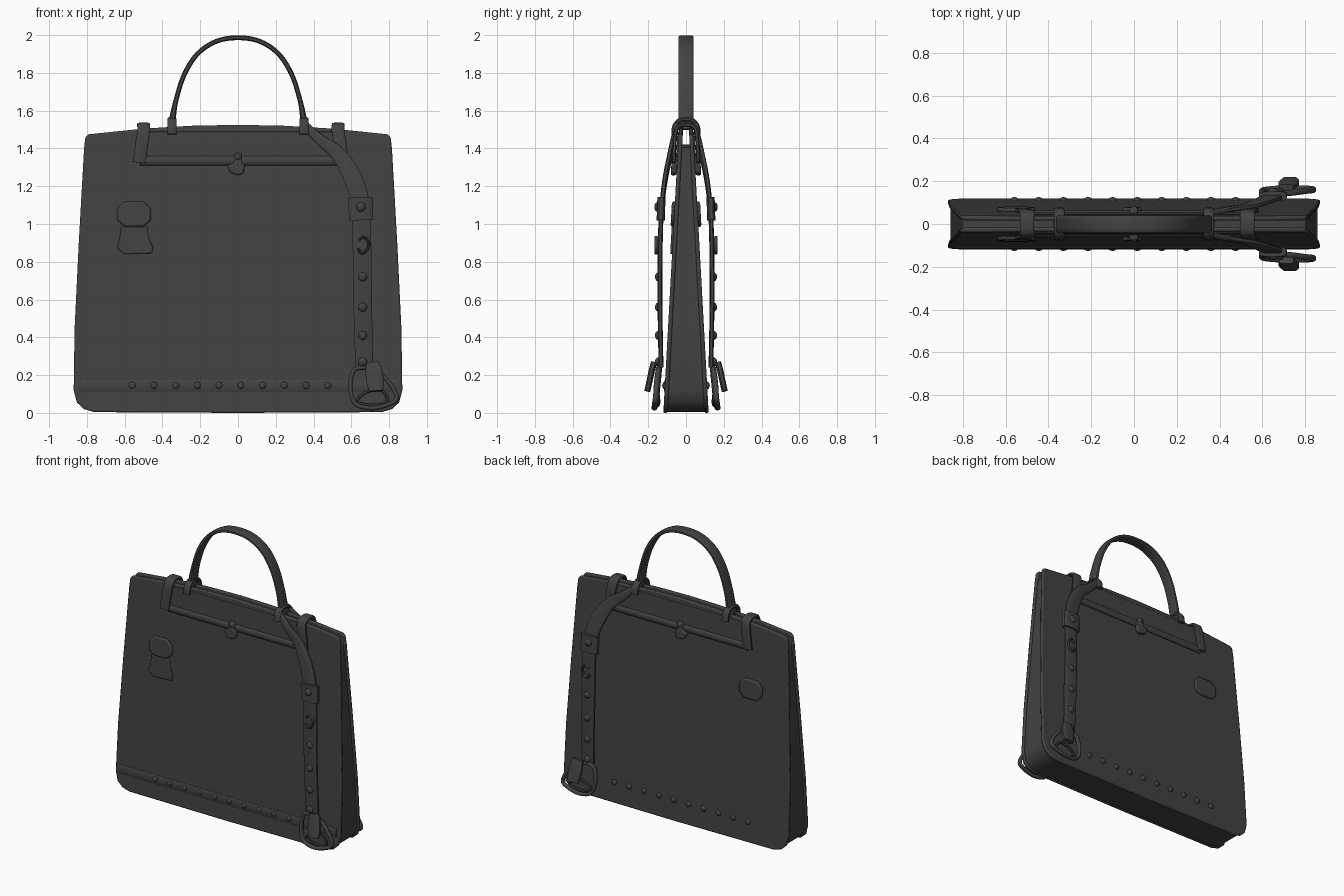
import bpy, bmesh, math
from mathutils import Vector

if "Cube" in bpy.data.objects:
    bpy.data.objects.remove(bpy.data.objects["Cube"])

leather = bpy.data.materials.new("charcoal leather")
leather.diffuse_color = (0.055, 0.055, 0.055, 1)
leather.use_nodes = True
leather.node_tree.nodes["Principled BSDF"].inputs["Base Color"].default_value = leather.diffuse_color


def h(z):
    """Half depth of the tapering bag at height z."""
    return 0.12 - 0.055 * z


def finish(name, bm, bevel=0.0):
    bmesh.ops.recalc_face_normals(bm, faces=bm.faces[:])
    me = bpy.data.meshes.new(name)
    bm.to_mesh(me)
    bm.free()
    me.materials.append(leather)
    ob = bpy.data.objects.new(name, me)
    bpy.context.collection.objects.link(ob)
    if bevel:
        m = ob.modifiers.new("soft edge", 'BEVEL')
        m.width, m.segments, m.limit_method = bevel, 2, 'ANGLE'
        m.angle_limit = math.radians(40)
    bpy.ops.object.select_all(action='DESELECT')
    ob.select_set(True)
    bpy.context.view_layer.objects.active = ob
    bpy.ops.object.shade_smooth_by_angle(angle=math.radians(40))
    return ob


def slab(name, pts, outer, inner, bevel=0.005):
    """Solid with an x-z outline between two y(z) functions."""
    bm = bmesh.new()
    a = [bm.verts.new((x, outer(z), z)) for x, z in pts]
    b = [bm.verts.new((x, inner(z), z)) for x, z in pts]
    bm.faces.new(a)
    bm.faces.new(b[::-1])
    n = len(pts)
    for i in range(n):
        j = (i + 1) % n
        bm.faces.new((a[i], b[i], b[j], a[j]))
    return finish(name, bm, bevel)


def smooth_path(pts, closed, steps=6):
    """Catmull-Rom through points (x, y, z, width scale)."""
    p = [Vector(q if len(q) == 4 else (*q, 1)) for q in pts]
    n, out = len(p), []
    get = (lambda i: p[i % n]) if closed else (lambda i: p[min(max(i, 0), n - 1)])
    for i in range(n if closed else n - 1):
        a, b, c, d = (get(i + k) for k in (-1, 0, 1, 2))
        for s in range(steps):
            t = s / steps
            out.append(0.5 * (2 * b + (c - a) * t + (2 * a - 5 * b + 4 * c - d) * t * t
                              + (3 * b - a - 3 * c + d) * t ** 3))
    if not closed:
        out.append(p[-1])
    return out


def band(name, pts, ref, da, db, closed=False, power=0.5, sides=12):
    """Sweep a rounded section: da across the path and ref, db along ref."""
    path, ref = smooth_path(pts, closed), Vector(ref)
    n, rings = len(path), []
    bm = bmesh.new()
    for i, q in enumerate(path):
        nxt = path[(i + 1) % n] if closed else path[min(i + 1, n - 1)]
        prv = path[i - 1] if closed else path[max(i - 1, 0)]
        t = (nxt - prv).to_3d().normalized()
        a = t.cross(ref).normalized()
        b = a.cross(t)
        ring = []
        for k in range(sides):
            ang = 2 * math.pi * (k + 0.5) / sides
            c, s = math.cos(ang), math.sin(ang)
            u = math.copysign(abs(c) ** power, c) * da / 2 * q[3]
            v = math.copysign(abs(s) ** power, s) * db / 2
            ring.append(bm.verts.new(q.to_3d() + a * u + b * v))
        rings.append(ring)
    for i in range(n if closed else n - 1):
        r, s = rings[i], rings[(i + 1) % n]
        for k in range(sides):
            m = (k + 1) % sides
            bm.faces.new((r[k], r[m], s[m], s[k]))
    if not closed:
        bm.faces.new(rings[0][::-1])
        bm.faces.new(rings[-1])
    return finish(name, bm)


def stud(name, x, y, z, r, d):
    bm = bmesh.new()
    bmesh.ops.create_uvsphere(bm, u_segments=14, v_segments=8, radius=1)
    for v in bm.verts:
        v.co = Vector((x + v.co.x * r, y + v.co.y * d, z + v.co.z * r))
    return finish(name, bm)


def mirrored(half):
    """Close a right-hand half outline that starts and ends on x = 0."""
    return half + [(-x, z) for x, z in half[-2:0:-1]]


# body outline: rounded bottom corners, gently arched top
half = [(0, 0), (0.76, 0.004), (0.815, 0.02), (0.853, 0.055), (0.87, 0.12), (0.865, 0.45),
        (0.843, 0.9), (0.815, 1.4), (0.808, 1.46), (0.79, 1.475), (0.5, 1.505),
        (0.25, 1.52), (0, 1.525)]
core = [(x * 0.985, min(z + 0.004, 1.42)) for x, z in half[:8]] + [(0, 1.42)]
slab("gusset", mirrored(core), lambda z: 0.012 - h(z), lambda z: h(z) - 0.012)

hexagon = [(-0.6, 1.12), (-0.5, 1.12), (-0.46, 1.08), (-0.46, 1.02), (-0.5, 0.985),
           (-0.6, 0.985), (-0.64, 1.02), (-0.64, 1.08)]
tag = [(-0.62, 0.985), (-0.48, 0.985), (-0.475, 0.93), (-0.45, 0.88), (-0.455, 0.845),
       (-0.6, 0.84), (-0.64, 0.87), (-0.625, 0.93)]
clasp = [(-0.02, 1.375), (0.02, 1.375), (0.018, 1.325), (0.035, 1.315), (0.03, 1.27),
         (0.0, 1.258), (-0.04, 1.27), (-0.055, 1.31), (-0.02, 1.325)]

for s, side in ((-1, "front"), (1, "back")):
    def at(off, s=s):
        return lambda z: s * (h(z) + off)

    slab(side + "_panel", mirrored(half), at(0), at(-0.022), 0.008)

    # top flap with a rolled lower edge and clasp
    slab(side + "_flap", [(-0.5, 1.33), (0.55, 1.33), (0.53, 1.49), (-0.48, 1.49)],
         at(0.007), at(-0.01), 0.004)
    yf = s * (h(1.335) + 0.003)
    band(side + "_flap_roll", [(-0.52, yf, 1.335), (0, yf, 1.335), (0.56, yf, 1.335)],
         (0, 1, 0), 0.05, 0.03, power=1)
    slab(side + "_clasp", clasp, at(0.03), at(0), 0.008)
    stud(side + "_clasp_knob", 0, s * (h(1.36) + 0.02), 1.355, 0.018, 0.018)

    # sewn patch on the left
    slab(side + "_patch", hexagon, at(0.016), at(-0.005), 0.01)
    if s < 0:
        slab("front_patch_tag", tag, at(0.01), at(-0.005), 0.006)
        yb = s * (h(0.14) - 0.002)
        band("front_lower_ridge", [(-0.84, yb, 0.14), (0, yb, 0.14), (0.84, yb, 0.14)],
             (0, 1, 0), 0.07, 0.016, power=1)

    # row of studs above the base
    for i in range(10):
        stud(f"{side}_base_stud_{i}", -0.56 + 0.115 * i, s * h(0.145), 0.145, 0.02, 0.014)

    # hanging strap on the right
    band(side + "_strap", [(0.35, s * 0.05, 1.53, 0.4), (0.43, s * 0.066, 1.45, 0.55),
                           (0.53, s * 0.083, 1.37, 0.8), (0.605, s * 0.108, 1.25, 1),
                           (0.645, s * 0.125, 1.12, 1), (0.655, s * 0.135, 0.95, 1),
                           (0.66, s * 0.138, 0.6, 1), (0.668, s * 0.132, 0.24, 0.95)],
         (0, 1, 0), 0.1, 0.026)
    band(side + "_strap_keeper", [(0.648, s * 0.13, 1.14), (0.65, s * 0.132, 1.08),
                                  (0.652, s * 0.134, 1.02)], (0, 1, 0), 0.13, 0.044)
    stud(side + "_keeper_stud", 0.65, s * 0.15, 1.09, 0.026, 0.018)
    for i, z in enumerate((0.72, 0.56, 0.41, 0.27)):
        stud(f"{side}_strap_stud_{i}", 0.66, s * 0.148, z, 0.024, 0.016)
    band(side + "_strap_hook", [(0.635, s * 0.156, 0.87), (0.655, s * 0.158, 0.845),
                                (0.685, s * 0.158, 0.865), (0.69, s * 0.158, 0.905),
                                (0.665, s * 0.158, 0.93), (0.64, s * 0.156, 0.915)],
         (0, 1, 0), 0.014, 0.02, power=1, sides=8)

    # ring and hanging tag at the strap end
    band(side + "_ring", [(0.62, s * 0.142, 0.23), (0.595, s * 0.15, 0.14),
                          (0.62, s * 0.16, 0.05), (0.71, s * 0.167, 0.025),
                          (0.81, s * 0.165, 0.05), (0.84, s * 0.16, 0.085),
                          (0.8, s * 0.155, 0.16), (0.72, s * 0.145, 0.23)],
         (0, 1, 0), 0.024, 0.03, closed=True, power=1)
    band(side + "_inner_ring", [(0.63, s * 0.145, 0.06), (0.72, s * 0.15, 0.04),
                                (0.79, s * 0.15, 0.06), (0.76, s * 0.15, 0.12),
                                (0.68, s * 0.15, 0.11)],
         (0, 1, 0), 0.02, 0.02, closed=True, power=1, sides=8)
    band(side + "_hanging_tag", [(0.712, s * 0.17, 0.265, 0.75), (0.72, s * 0.182, 0.22, 1),
                                 (0.727, s * 0.195, 0.16, 1), (0.73, s * 0.205, 0.115, 0.8)],
         (0, 1, 0), 0.092, 0.032)

    # handle end ring
    x = 0.35 * s
    band("handle_base_" + ("left" if s < 0 else "right"),
         [(x, -0.066, 1.475), (x, -0.06, 1.52), (x, -0.03, 1.55), (x, 0.03, 1.55),
          (x, 0.06, 1.52), (x, 0.066, 1.475)], (1, 0, 0), 0.024, 0.05, power=0.7)

# loops folded over the top edge
for name, x, dx in (("left_top_loop", -0.5, -0.022), ("right_top_loop", 0.53, 0.022)):
    band(name, [(x + dx, -0.064, 1.325), (x + dx * 0.6, -0.062, 1.4), (x, -0.054, 1.49),
                (x, -0.03, 1.522), (x, 0.03, 1.522), (x, 0.054, 1.49),
                (x + dx * 0.6, 0.062, 1.4), (x + dx, 0.064, 1.325)], (1, 0, 0), 0.022, 0.068)

# arched carrying handle
arc = [(0.358, 0, 1.5, 1.5), (0.345, 0, 1.57, 1.3), (0.327, 0, 1.66), (0.285, 0, 1.79),
       (0.215, 0, 1.9), (0.115, 0, 1.967)]
band("handle", [(-p[0], *p[1:]) for p in arc] + [(0, 0, 1.986)] + arc[::-1],
     (0, 1, 0), 0.026, 0.08)
